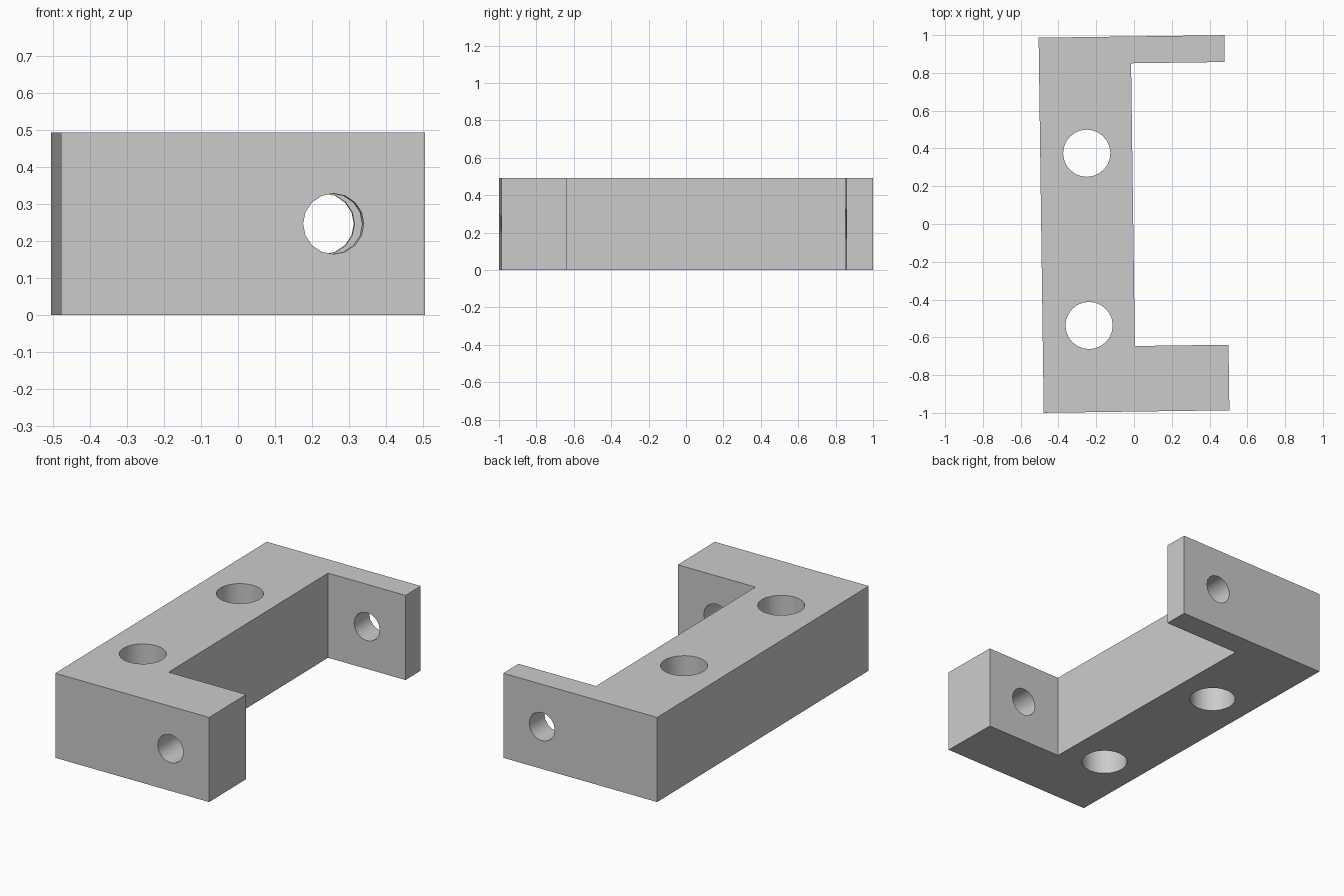
import bpy, bmesh, math
from mathutils import Matrix

cube = bpy.data.objects.get("Cube")
if cube:
    bpy.data.objects.remove(cube, do_unlink=True)

HEIGHT = 0.493
HALF_W, HALF_L = 0.4915, 0.993
INNER_X = -0.004                    # inner face of the spine
BACK_ARM, FRONT_ARM = 0.142, 0.347  # arm thicknesses
TILT = math.radians(0.78)           # slight turn of the whole bracket

# Plain grey material
grey = bpy.data.materials.new("light_grey")
grey.use_nodes = True
colour = (0.6, 0.6, 0.6, 1)
grey.diffuse_color = colour
grey.node_tree.nodes["Principled BSDF"].inputs["Base Color"].default_value = colour


def add_object(name, bm):
    bmesh.ops.recalc_face_normals(bm, faces=bm.faces)
    mesh = bpy.data.meshes.new(name)
    bm.to_mesh(mesh)
    bm.free()
    mesh.materials.append(grey)
    obj = bpy.data.objects.new(name, mesh)
    bpy.context.collection.objects.link(obj)
    return obj


def drill(body, location, radius, length, sides, along_y=False):
    """Cut a straight round hole through the body."""
    matrix = Matrix.Translation(location)
    if along_y:
        matrix = matrix @ Matrix.Rotation(math.pi / 2, 4, "X")
    bm = bmesh.new()
    bmesh.ops.create_cone(bm, cap_ends=True, segments=sides, radius1=radius,
                          radius2=radius, depth=length, matrix=matrix)
    cutter = add_object("hole_cutter", bm)
    cutter.hide_render = True
    mod = body.modifiers.new("hole", "BOOLEAN")
    mod.operation, mod.solver, mod.object = "DIFFERENCE", "EXACT", cutter
    bpy.ops.object.modifier_apply(modifier=mod.name)
    bpy.data.objects.remove(cutter, do_unlink=True)


# Bracket body: C-shaped profile with a thick front arm and a thin back arm
back_y, front_y = HALF_L - BACK_ARM, FRONT_ARM - HALF_L
profile = [(-HALF_W, -HALF_L), (HALF_W, -HALF_L), (HALF_W, front_y), (INNER_X, front_y),
           (INNER_X, back_y), (HALF_W, back_y), (HALF_W, HALF_L), (-HALF_W, HALF_L)]
bm = bmesh.new()
base = bm.faces.new([bm.verts.new((x, y, 0)) for x, y in profile])
top = bmesh.ops.extrude_face_region(bm, geom=[base], use_keep_orig=True)["geom"]
bmesh.ops.translate(bm, vec=(0, 0, HEIGHT),
                    verts=[v for v in top if isinstance(v, bmesh.types.BMVert)])
bracket = add_object("mounting_bracket", bm)
bpy.context.view_layer.objects.active = bracket
bracket.select_set(True)

# Two upright mounting holes in the spine
for y in (0.378, -0.534):
    drill(bracket, (-0.245, y, HEIGHT / 2), 0.125, 1, 24)

# One hole through both arms
drill(bracket, (0.2445, 0, HEIGHT / 2), 0.082, 3, 16, along_y=True)

# Smooth bores, crisp edges, final turn
bpy.ops.object.shade_smooth_by_angle(angle=math.radians(30))
bracket.data.transform(Matrix.Rotation(TILT, 4, "Z"))
